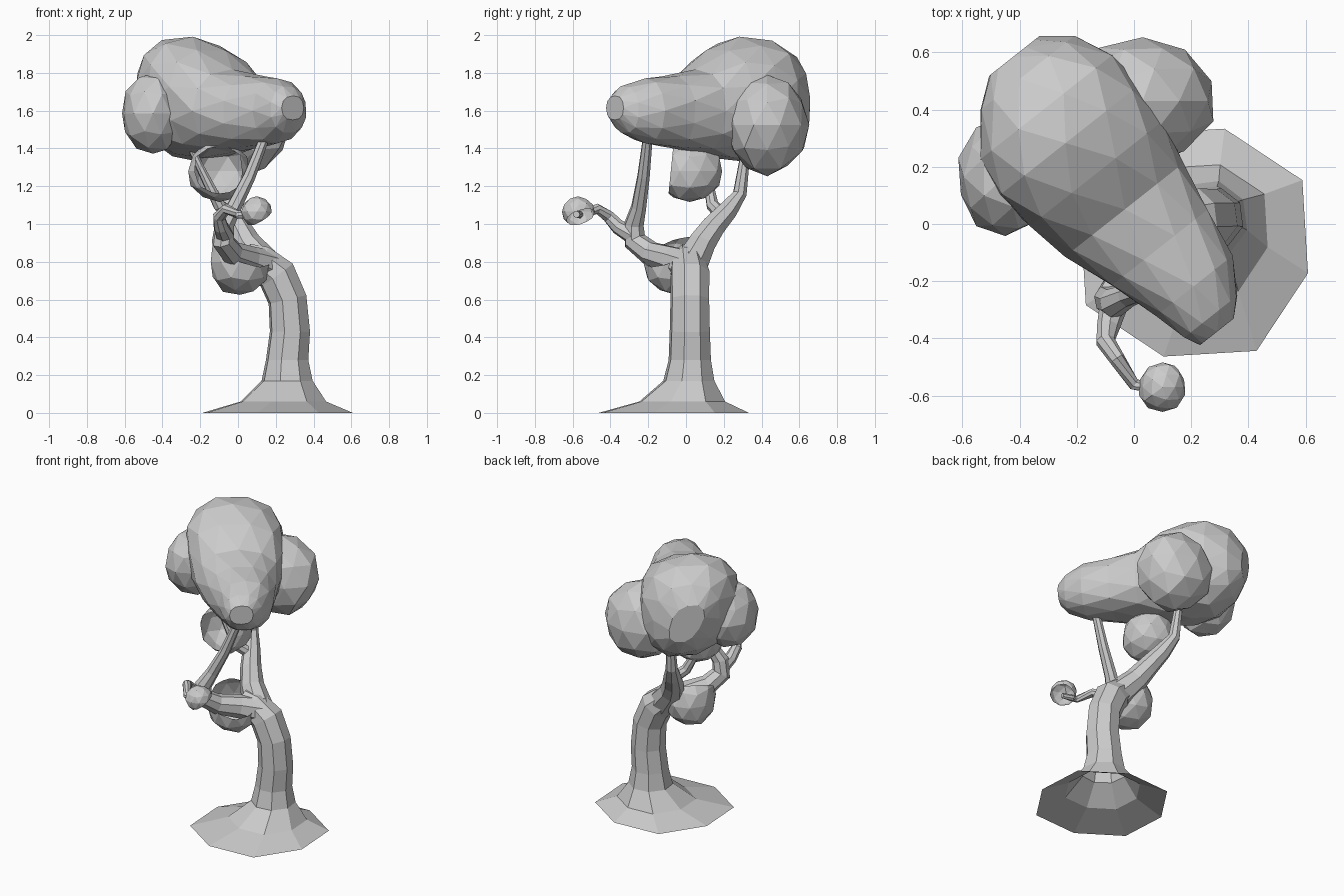
import bpy, bmesh, math, random
from mathutils import Vector

if "Cube" in bpy.data.objects:
    bpy.data.objects.remove(bpy.data.objects["Cube"])

random.seed(4)


def finish(bm, name):
    bmesh.ops.recalc_face_normals(bm, faces=bm.faces)
    me = bpy.data.meshes.new(name)
    bm.to_mesh(me)
    bm.free()
    ob = bpy.data.objects.new(name, me)
    bpy.context.collection.objects.link(ob)
    return ob


def skin(bm, rings, cap_start=True):
    """Join matching vertex rings with quads and cap the ends."""
    n = len(rings[0])
    for r0, r1 in zip(rings, rings[1:]):
        for k in range(n):
            j = (k + 1) % n
            bm.faces.new((r0[k], r0[j], r1[j], r1[k]))
    if cap_start:
        bm.faces.new(rings[0][::-1])
    bm.faces.new(rings[-1])


def tube(name, path, sides=8, flat=0, open_start=False):
    """Loft rings along (x, y, z, radius) points; first `flat` rings stay level."""
    bm = bmesh.new()
    pts = [Vector(p[:3]) for p in path]
    up = Vector((0, 0, 1))
    rings = []
    for i, p in enumerate(pts):
        t = pts[min(i + 1, len(pts) - 1)] - pts[max(i - 1, 0)]
        q = up.rotation_difference(up if i < flat else t.normalized())
        ring = []
        for k in range(sides):
            a = math.radians(30) + math.tau * k / sides
            r = path[i][3] * (1.06 if i < min(flat, 2) and k % 2 == 0 else 1)
            ring.append(bm.verts.new(p + q @ Vector((math.cos(a), math.sin(a), 0)) * r))
        rings.append(ring)
    skin(bm, rings, not open_start)
    return finish(bm, name)


def foliage(name, centre, radii, opening=None, depth=0.0):
    """Faceted leaf clump; an opening direction leaves it a hollow shell."""
    bm = bmesh.new()
    bmesh.ops.create_icosphere(bm, subdivisions=2, radius=1)
    for v in bm.verts:
        s = 1.01 + random.uniform(-.04, .04)
        v.co = Vector(centre) + Vector([c * r * s for c, r in zip(v.co, radii)])
    if opening:
        n = Vector(opening).normalized()
        bmesh.ops.bisect_plane(bm, geom=bm.verts[:] + bm.edges[:] + bm.faces[:],
                               plane_co=Vector(centre) + n * depth, plane_no=n, clear_outer=True)
    return finish(bm, name)


# Trunk with flared, open root skirt
tube("trunk", [(.21, -.065, 0, .412), (.24, -.02, .06, .235), (.26, .015, .17, .14),
               (.26, .02, .28, .116), (.275, .02, .43, .11), (.262, .02, .6, .106),
               (.205, .02, .73, .108), (.11, .01, .81, .09), (.04, 0, .85, .055)],
     flat=4, open_start=True)

# Branches
tube("front_branch", [(.16, .02, .77, .095), (.06, -.08, .81, .075), (-.03, -.19, .845, .065),
                      (-.08, -.27, .91, .062), (-.07, -.275, 1.0, .053), (-.02, -.25, 1.09, .041),
                      (.06, -.225, 1.25, .034), (.15, -.2, 1.48, .026)])
tube("front_twig", [(-.07, -.28, .94, .05), (-.09, -.36, .985, .04), (-.1, -.41, 1.04, .034),
                    (-.06, -.47, 1.08, .028), (0, -.56, 1.05, .022), (.1, -.58, 1.05, .018)])
tube("back_branch", [(.15, .02, .77, .095), (.05, .08, .89, .078), (0, .14, .98, .067),
                     (-.05, .22, 1.07, .055), (-.09, .285, 1.16, .038), (-.1, .31, 1.34, .028)])
tube("back_twig", [(-.03, .2, 1.04, .04), (-.1, .14, 1.1, .034), (-.14, .125, 1.18, .028),
                   (-.2, .12, 1.3, .022), (-.26, .12, 1.43, .018)])

# Main canopy: squarish loft along the diagonal axis
# stations: distance along axis, left side, right side, bottom, top
stations = [(-.475, -.08, .07, 1.55, 1.68), (-.42, -.11, .13, 1.48, 1.73),
            (-.3, -.14, .2, 1.43, 1.77), (-.12, -.2, .235, 1.4, 1.785),
            (.06, -.255, .275, 1.375, 1.82), (.22, -.3, .315, 1.345, 1.93),
            (.37, -.31, .33, 1.325, 1.99), (.51, -.28, .32, 1.345, 1.98),
            (.645, -.17, .25, 1.42, 1.91), (.72, -.06, .14, 1.54, 1.8)]
along, across = Vector((-.62, .785, 0)), Vector((.785, .62, 0))
bm = bmesh.new()
rings = []
for i, (u, left, right, low, high) in enumerate(stations):
    ring = []
    for k in range(12):
        a = math.tau * (k + .5 * (i % 2)) / 12
        s = 1 + random.uniform(-.03, .02)
        c, d = [math.copysign(abs(f) ** .86, f) * s for f in (math.cos(a), math.sin(a))]
        # the back crown leans to its left and is widest high up
        lean = .06 * max(0, u) / .5 * d
        w = (left + right) / 2 + (right - left) / 2 * c * (1 + lean) - lean * .5
        z = (low + high) / 2 + (high - low) / 2 * d
        ring.append(bm.verts.new(along * u + across * w + Vector((0, 0, z))))
    rings.append(ring)
skin(bm, rings)
bmesh.ops.triangulate(bm, faces=bm.faces[:])
finish(bm, "main_canopy")

# Side lobes
foliage("left_lobe", (-.45, .165, 1.585), (.165, .205, .215))
foliage("back_lobe", (.03, .43, 1.525), (.25, .22, .26))

# Small hollow clumps
foliage("lower_clump", (.01, -.055, .8), (.165, .17, .18), (.35, -.35, .85), .06)
foliage("middle_clump", (-.1, .02, 1.28), (.165, .175, .165), (0, -1, .1), .1)
foliage("twig_clump", (.1, -.57, 1.065), (.083, .087, .08), (.5, .3, -.8), .035)
